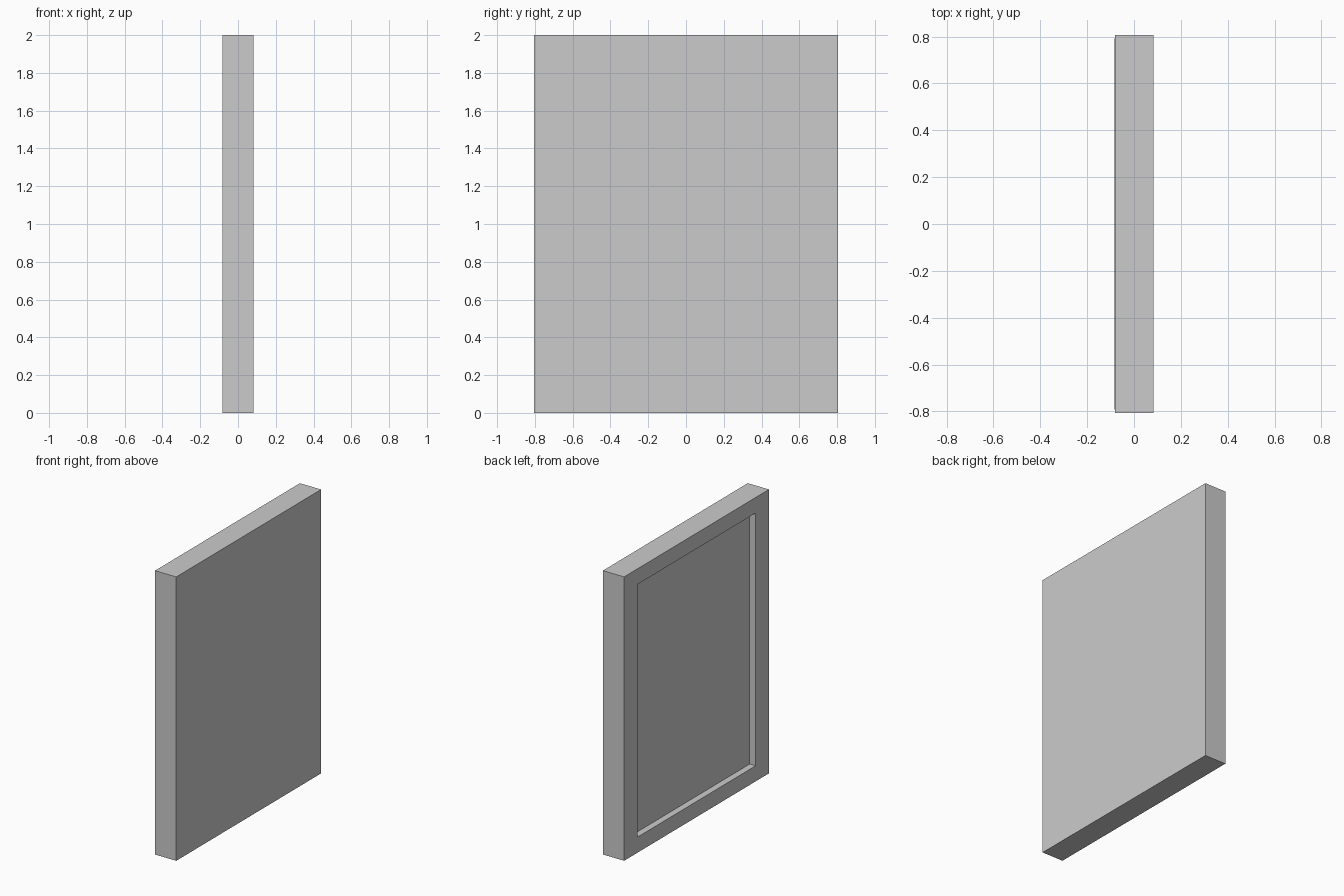
import bpy
import bmesh

if "Cube" in bpy.data.objects:
    bpy.data.objects.remove(bpy.data.objects["Cube"])

HALF_Y, HEIGHT = 0.806, 2.0
BORDER_Y, BORDER_Z = 0.148, 0.11

# Profile rings from the back, round the faintly crowned border, into the recess:
# (x position, fraction of the border width)
RINGS = [(0.083, 0), (-0.082, 0), (-0.083, 0.5), (-0.082, 1), (-0.036, 1)]


def add_ring(bm, x, t):
    y = HALF_Y - BORDER_Y * t
    low, high = BORDER_Z * t, HEIGHT - BORDER_Z * t
    corners = [(-y, low), (y, low), (y, high), (-y, high)]
    return [bm.verts.new((x, cy, cz)) for cy, cz in corners]


bm = bmesh.new()
rings = [add_ring(bm, x, t) for x, t in RINGS]

# Sides, border and recess walls
for a, b in zip(rings, rings[1:]):
    for i in range(4):
        j = (i + 1) % 4
        bm.faces.new((a[i], a[j], b[j], b[i]))

# Plain back and recessed panel
bm.faces.new(rings[0])
bm.faces.new(rings[-1])
bmesh.ops.recalc_face_normals(bm, faces=bm.faces)

mesh = bpy.data.meshes.new("framed_panel")
bm.to_mesh(mesh)
bm.free()
panel = bpy.data.objects.new("framed_panel", mesh)
bpy.context.collection.objects.link(panel)
